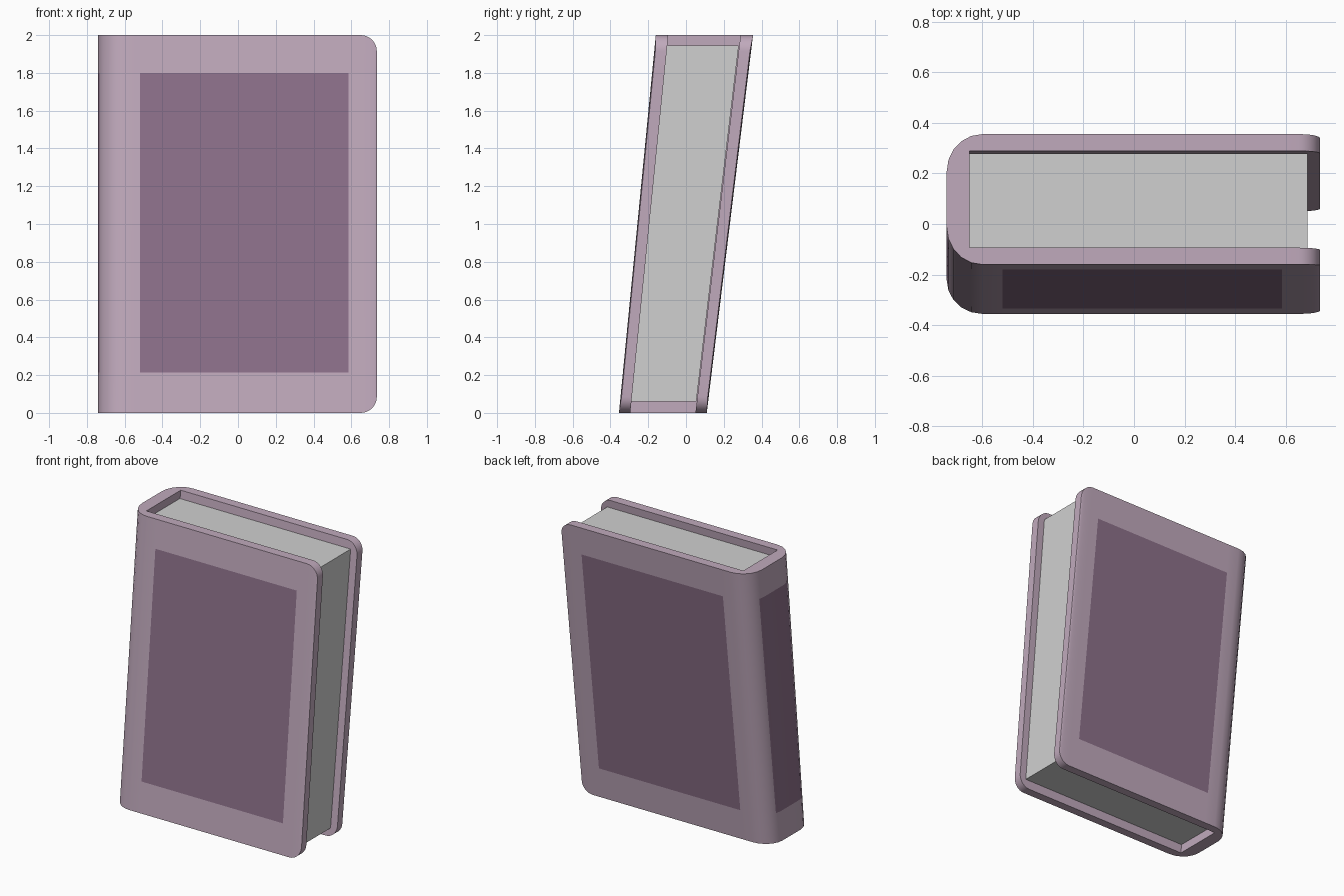
import bpy, bmesh, math

if "Cube" in bpy.data.objects:
    bpy.data.objects.remove(bpy.data.objects["Cube"])

def material(name, rgb):
    m = bpy.data.materials.new(name)
    m.diffuse_color = (*rgb, 1)
    m.use_nodes = True
    m.node_tree.nodes["Principled BSDF"].inputs["Base Color"].default_value = m.diffuse_color
    return m

mauve = material("light mauve cover", (0.53, 0.40, 0.505))
plum = material("plum panel", (0.268, 0.165, 0.256))
paper = material("paper", (0.63, 0.63, 0.63))

HALF, INNER, R = 0.245, 0.182, 0.14      # half thickness, inner half, spine radius
X0, X1, XIN = -0.74, 0.735, -0.65        # spine, fore edge, inside of spine
PANEL_X, PANEL_Z = (-0.52, 0.585), (0.215, 1.80)

def lean(x, y, z):
    """Tilt backwards and thicken slightly towards the top."""
    t = z / 2
    return (x, -0.1225 + 0.22 * t + y * (0.2325 + 0.025 * t) / HALF, z)

def finish(name, bm, mats):
    bmesh.ops.remove_doubles(bm, verts=bm.verts, dist=1e-5)
    bmesh.ops.recalc_face_normals(bm, faces=bm.faces)
    me = bpy.data.meshes.new(name)
    bm.to_mesh(me)
    bm.free()
    for m in mats:
        me.materials.append(m)
    ob = bpy.data.objects.new(name, me)
    bpy.context.collection.objects.link(ob)
    bpy.ops.object.select_all(action='DESELECT')
    ob.select_set(True)
    bpy.context.view_layer.objects.active = ob
    bpy.ops.object.shade_smooth_by_angle(angle=math.radians(30))
    return ob

# Stations round half of the U-shaped cover, from fore edge to spine: x, y, end inset
corner = 0.085
half = []
for i in range(8, -1, -1):
    a = math.pi / 2 * i / 8
    half.append((X1 - corner + corner * math.sin(a),
                 HALF - 0.006 * (i / 8) ** 2,
                 corner * (1 - math.cos(a))))
half += [(PANEL_X[1], HALF, 0), (PANEL_X[0], HALF, 0)]
for i in range(6):
    a = math.pi / 2 * (1 - i / 5)
    half.append((X0 + R - R * math.cos(a), HALF - R + R * math.sin(a), 0))
stations = half + [(x, -y, d) for x, y, d in reversed(half)]

# Cover: loft of outer and inner walls, panels coloured by position
bm = bmesh.new()
columns = []
for x, y, d in stations:
    zs = (d, *PANEL_Z, 2 - d)
    xi, yi = max(x, XIN), max(-INNER, min(INNER, y))
    columns.append(([bm.verts.new(lean(x, y, z)) for z in zs],
                    [bm.verts.new(lean(xi, yi, z)) for z in zs]))

def panel_column(a, b):
    flat = abs(a[0] - PANEL_X[1]) + abs(b[0] - PANEL_X[0]) < 1e-4 or \
           abs(b[0] - PANEL_X[1]) + abs(a[0] - PANEL_X[0]) < 1e-4
    spine = max(abs(a[1]), abs(b[1])) < HALF - R + 0.05
    return flat or spine

for k in range(len(stations) - 1):
    (o, i), (o2, i2) = columns[k], columns[k + 1]
    painted = panel_column(stations[k], stations[k + 1])
    for j in range(3):
        f = bm.faces.new((o[j], o2[j], o2[j + 1], o[j + 1]))
        f.material_index = 1 if painted and j == 1 else 0
        bm.faces.new((i[j], i[j + 1], i2[j + 1], i2[j]))
    for j in (0, 3):                      # top and bottom rims
        bm.faces.new((o[j], o2[j], i2[j], i[j]))
for o, i in (columns[0], columns[-1]):    # fore edges
    for j in range(3):
        bm.faces.new((o[j], o[j + 1], i[j + 1], i[j]))
bmesh.ops.dissolve_degenerate(bm, dist=1e-5, edges=bm.edges)
finish("book_cover", bm, [mauve, plum])

# Page block, set back from the cover edges
bm = bmesh.new()
bmesh.ops.create_cube(bm, size=1)
for v in bm.verts:
    v.co = lean(-0.652 if v.co.x < 0 else 0.685,
                -0.184 if v.co.y < 0 else 0.179,
                0.06 if v.co.z < 0 else 1.945)
finish("page_block", bm, [paper])
